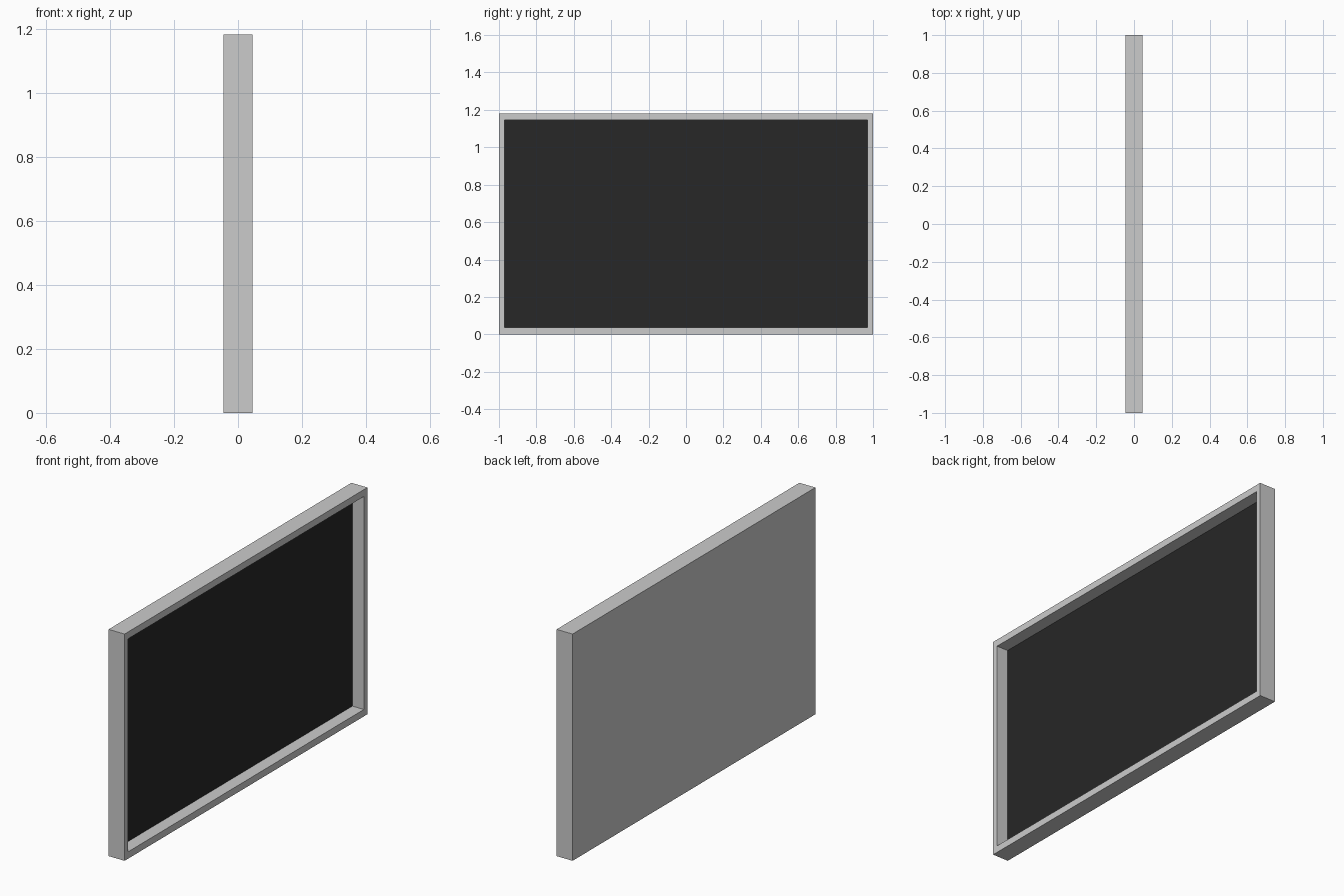
import bpy, bmesh
from mathutils import Vector

if "Cube" in bpy.data.objects:
    bpy.data.objects.remove(bpy.data.objects["Cube"])

T, W, H = 0.092, 2.0, 1.182       # overall thickness, width, height
SIDE, RAIL, DEPTH = 0.029, 0.036, 0.066   # rim widths and recess depth


def finish(bm, name):
    mesh = bpy.data.meshes.new(name)
    bm.to_mesh(mesh)
    bm.free()
    obj = bpy.data.objects.new(name, mesh)
    bpy.context.collection.objects.link(obj)
    return obj


# Housing: a box whose +x face is inset and pushed in
bm = bmesh.new()
bmesh.ops.create_cube(bm, size=1)
for v in bm.verts:
    v.co = Vector((v.co.x * T, v.co.y * W, (v.co.z + 0.5) * H))
bm.normal_update()
face = max(bm.faces, key=lambda f: f.normal.x)
bmesh.ops.inset_region(bm, faces=[face], thickness=0.03)
for v in face.verts:
    v.co.y = (W / 2 - SIDE) * (1 if v.co.y > 0 else -1)
    v.co.z = H - RAIL if v.co.z > H / 2 else RAIL
ext = bmesh.ops.extrude_discrete_faces(bm, faces=[face])
floor = ext["faces"][0]
for v in floor.verts:
    v.co.x -= DEPTH
corners = [v.co.copy() for v in floor.verts]
bmesh.ops.delete(bm, geom=[floor], context='FACES_ONLY')   # the screen closes this opening
finish(bm, "housing")

# Screen: dark panel at the bottom of the recess
bm = bmesh.new()
bm.faces.new([bm.verts.new(c) for c in corners])
screen = finish(bm, "screen")
mat = bpy.data.materials.new("dark_screen")
mat.diffuse_color = (0.02, 0.02, 0.02, 1)
mat.use_nodes = True
mat.node_tree.nodes["Principled BSDF"].inputs["Base Color"].default_value = mat.diffuse_color
screen.data.materials.append(mat)
